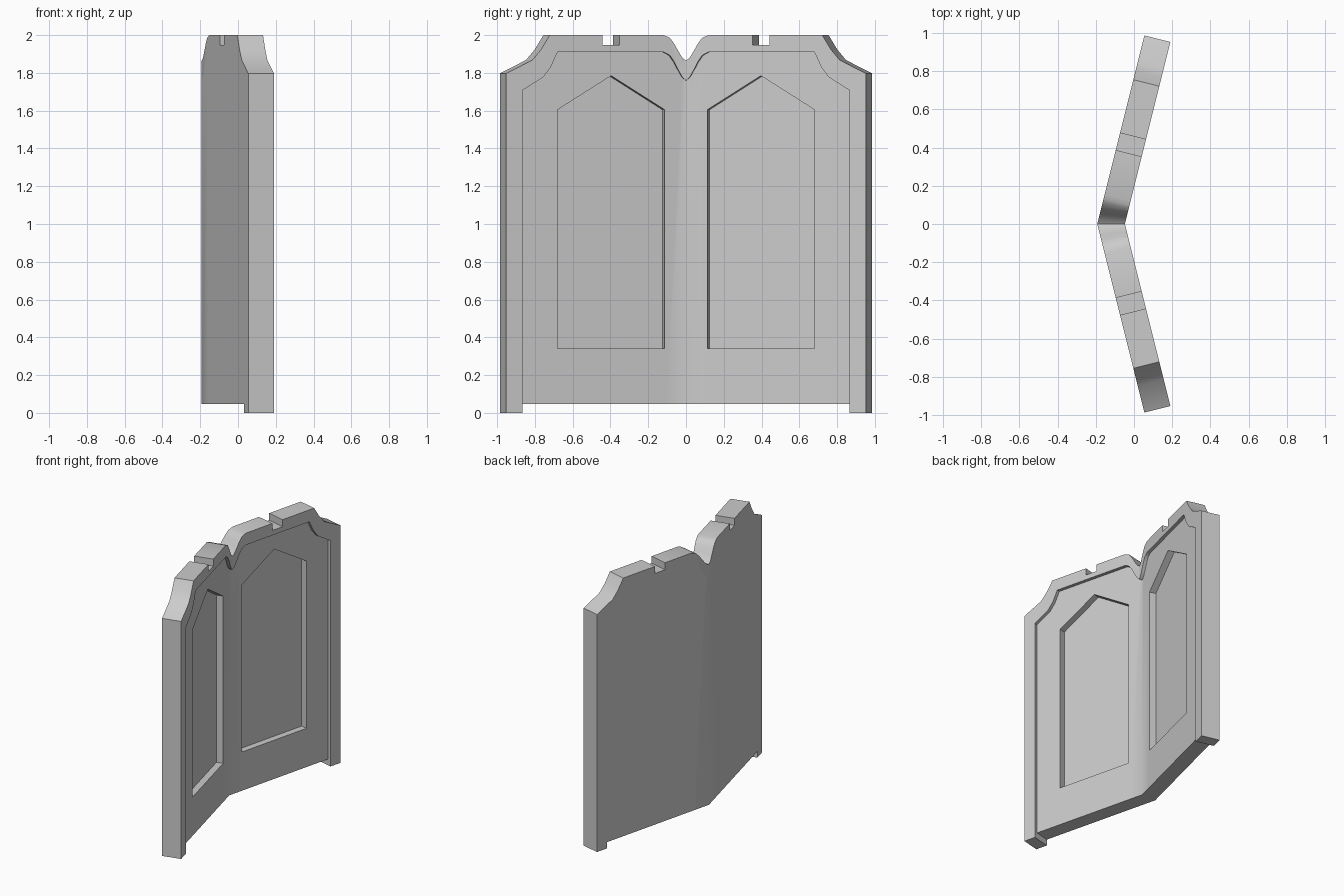
import bpy, bmesh, math

if "Cube" in bpy.data.objects:
    bpy.data.objects.remove(bpy.data.objects["Cube"])

FOLD_X = -0.192     # back of the fold line
SLOPE = 0.25        # wing lean in plan (dx / dy)
COS, SIN = 0.970, 0.243
K = 0.13            # end of the mitred strip beside the fold


def wing_pair(name, outline, t0, t1):
    """Extrude an (s, z) outline through thickness t0..t1, fold it and mirror it."""
    bm = bmesh.new()
    low = [bm.verts.new((s, t0, z)) for s, z in outline]
    high = [bm.verts.new((s, t1, z)) for s, z in outline]
    bm.faces.new(low)
    bm.faces.new(high)
    n = len(outline)
    for i in range(n):
        j = (i + 1) % n
        if outline[i][0] == 0 and outline[j][0] == 0:
            continue        # open at the fold, closed by the mirrored half
        bm.faces.new((low[i], low[j], high[j], high[i]))
    bmesh.ops.bisect_plane(bm, geom=bm.verts[:] + bm.edges[:] + bm.faces[:],
                           plane_co=(K, 0, 0), plane_no=(1, 0, 0), dist=1e-5)
    for v in bm.verts:
        s, t, z = v.co
        y = s - SIN * t * min(1, s / K)
        v.co = (FOLD_X + SLOPE * y + t / COS, y, z)
    other = bmesh.ops.duplicate(bm, geom=bm.verts[:] + bm.edges[:] + bm.faces[:])
    for v in other["geom"]:
        if isinstance(v, bmesh.types.BMVert):
            v.co.y = -v.co.y
    bmesh.ops.remove_doubles(bm, verts=bm.verts[:], dist=1e-4)
    bmesh.ops.recalc_face_normals(bm, faces=bm.faces[:])
    mesh = bpy.data.meshes.new(name)
    bm.to_mesh(mesh)
    bm.free()
    obj = bpy.data.objects.new(name, mesh)
    bpy.context.collection.objects.link(obj)
    return obj


def activate(obj):
    bpy.ops.object.select_all(action='DESELECT')
    obj.select_set(True)
    bpy.context.view_layer.objects.active = obj


# Outer silhouette, from the fold to the foot, with the notch in the top edge
outer = [(0, 1.865), (0.025, 1.878), (0.055, 1.915), (0.085, 1.955), (0.115, 1.985),
         (0.155, 2.0), (0.387, 2.0), (0.387, 1.947), (0.476, 1.947), (0.476, 2.0),
         (0.755, 2.0), (0.80, 1.925), (0.847, 1.868), (0.986, 1.797), (0.986, 0)]
# Edge between the raised rim and the panel
inner = [(0, 1.76), (0.025, 1.775), (0.055, 1.815), (0.085, 1.86), (0.115, 1.892),
         (0.152, 1.91), (0.714, 1.91), (0.75, 1.83), (0.79, 1.777), (0.899, 1.708)]

# Raised rim with feet
rim = wing_pair("rim", outer + [(0.899, 0)] + inner[::-1], 0, 0.14)

# Folded main panel
panel = wing_pair("folded_panel", inner + [(0.899, 0.047), (0, 0.047)], 0, 0.115)

# Recessed pointed fields cut into the panel
arch = [(0.141, 0.34), (0.141, 1.605), (0.424, 1.785), (0.708, 1.605), (0.708, 0.34)]
cutter = wing_pair("recess_cutter", arch, 0.066, 0.16)
cutter.hide_render = True
mod = panel.modifiers.new("recess", 'BOOLEAN')
mod.operation = 'DIFFERENCE'
mod.solver = 'EXACT'
mod.object = cutter
activate(panel)
bpy.ops.object.modifier_apply(modifier=mod.name)
bpy.data.objects.remove(cutter)

# Soft fold, crisp edges
for obj in (rim, panel):
    activate(obj)
    bpy.ops.object.shade_smooth_by_angle(angle=math.radians(35))
